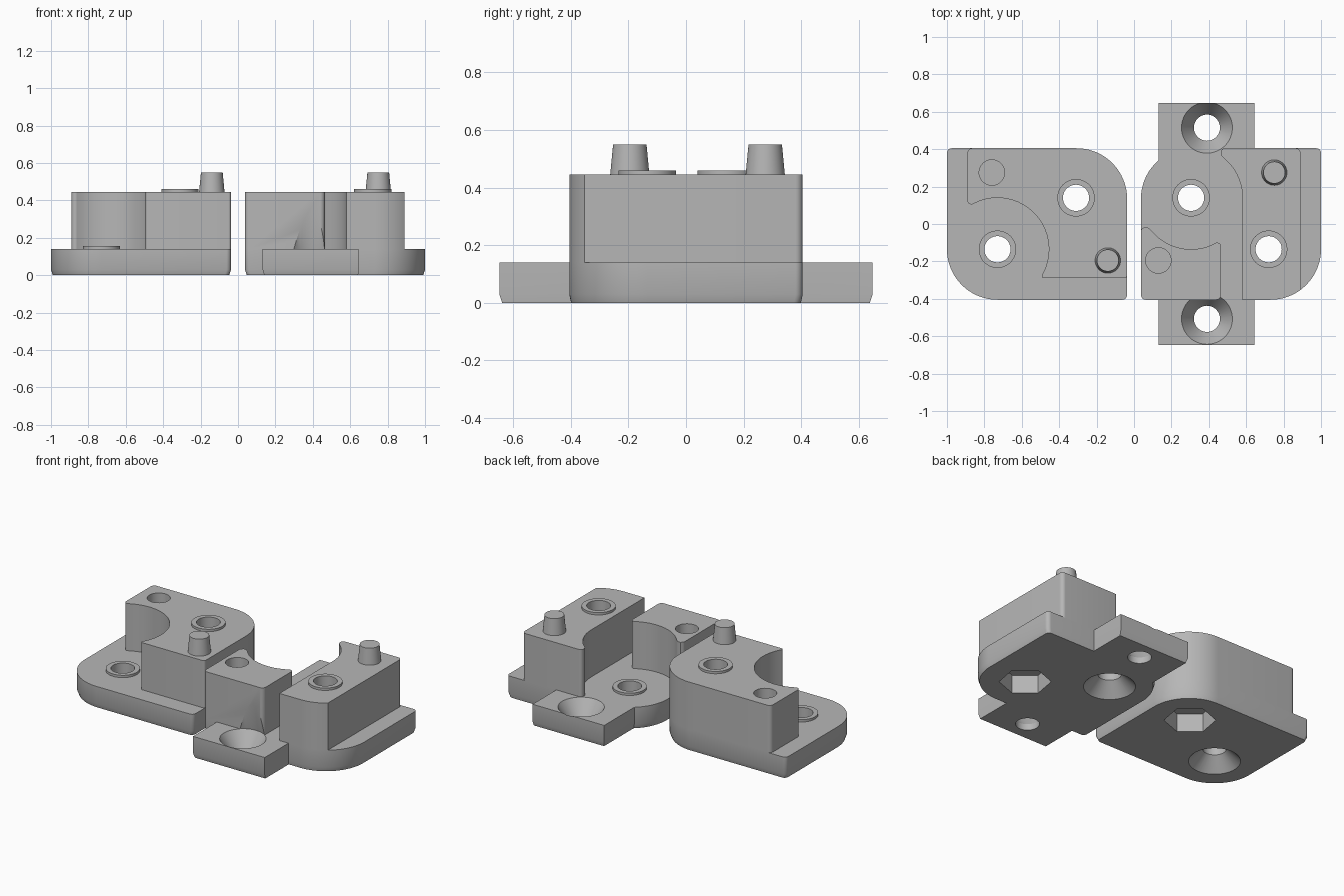
import bpy, bmesh, math
from math import cos, sin, radians
from mathutils import Vector

cube = bpy.data.objects.get("Cube")
if cube:
    bpy.data.objects.remove(cube, do_unlink=True)

# One plain grey for everything
grey = bpy.data.materials.new("matte_grey")
grey.use_nodes = True
colour = (0.47, 0.47, 0.47, 1)
grey.diffuse_color = colour
grey.node_tree.nodes["Principled BSDF"].inputs["Base Color"].default_value = colour

LEDGE, TOP, SHAFT, BOSS = 0.14, 0.445, 0.07, 0.1
EDGE, IN, OUT = 0.405, 0.037, 1.0
BIG, SMALL = 0.27, 0.025


def finish(name, bm):
    bmesh.ops.recalc_face_normals(bm, faces=bm.faces)
    mesh = bpy.data.meshes.new(name)
    bm.to_mesh(mesh)
    bm.free()
    mesh.materials.append(grey)
    obj = bpy.data.objects.new(name, mesh)
    bpy.context.collection.objects.link(obj)
    return obj


def arc(cx, cy, r, a0, a1, n=20):
    step = (a1 - a0) / n
    return [(cx + r * cos(radians(a0 + step * i)), cy + r * sin(radians(a0 + step * i)))
            for i in range(n + 1)]


def outline(corners):
    """Round each (x, y, radius) corner; plain (x, y) points stay as they are."""
    pts = []
    for i, c in enumerate(corners):
        p = Vector(c[:2])
        if len(c) == 2:
            pts.append(p)
            continue
        r = c[2]
        a = (Vector(corners[i - 1][:2]) - p).normalized()
        b = (Vector(corners[(i + 1) % len(corners)][:2]) - p).normalized()
        half = a.angle(b) / 2
        centre = p + (a + b).normalized() * r / sin(half)
        start = p + a * r / math.tan(half) - centre
        end = p + b * r / math.tan(half) - centre
        turn = math.pi - 2 * half
        n = 20 if r > 0.1 else 6
        for k in range(n + 1):
            t = k / n
            pts.append(centre + (start * sin((1 - t) * turn) + end * sin(t * turn)) / sin(turn)
                       if abs(sin(turn)) > 1e-4 and turn < 1.5
                       else centre + ((start * (1 - t) + end * t).normalized() * r))
    return pts


def prism(name, corners, z0, z1, chamfer=0.0):
    pts = outline(corners)
    xs, ys = [p[0] for p in pts], [p[1] for p in pts]
    mid = Vector(((min(xs) + max(xs)) / 2, (min(ys) + max(ys)) / 2))
    fx = 1 - 2 * chamfer / (max(xs) - min(xs))
    fy = 1 - 2 * chamfer / (max(ys) - min(ys))
    levels = [(z0, fx, fy), (z0 + 3 * chamfer, 1, 1), (z1, 1, 1)] if chamfer else [(z0, 1, 1), (z1, 1, 1)]
    bm = bmesh.new()
    rings = [[bm.verts.new((mid.x + (p[0] - mid.x) * sx, mid.y + (p[1] - mid.y) * sy, z))
              for p in pts] for z, sx, sy in levels]
    skin(bm, rings)
    bm.faces.new(rings[0])
    bm.faces.new(rings[-1])
    return finish(name, bm)


def skin(bm, rings):
    n = len(rings[0])
    for lo, hi in zip(rings, rings[1:]):
        for i in range(n):
            j = (i + 1) % n
            bm.faces.new((lo[i], lo[j], hi[j], hi[i]))


def lathe(name, at, profile, sides=48, turn=0, ring=False):
    bm = bmesh.new()
    rings = [[bm.verts.new((at[0] + r * cos(a), at[1] + r * sin(a), z))
              for a in (radians(turn) + math.tau * i / sides for i in range(sides))]
             for r, z in profile]
    if ring:
        skin(bm, rings + rings[:1])
    else:
        skin(bm, rings)
        bm.faces.new(rings[0])
        bm.faces.new(rings[-1])
    return finish(name, bm)


def smooth(obj):
    bpy.ops.object.select_all(action='DESELECT')
    obj.select_set(True)
    bpy.context.view_layer.objects.active = obj
    bpy.ops.object.shade_smooth_by_angle(angle=radians(30))


def cut(obj, cutters):
    for c in cutters:
        mod = obj.modifiers.new("cut", 'BOOLEAN')
        mod.operation, mod.solver, mod.object = 'DIFFERENCE', 'EXACT', c
    bpy.context.view_layer.update()
    mesh = bpy.data.meshes.new_from_object(obj.evaluated_get(bpy.context.evaluated_depsgraph_get()))
    obj.modifiers.clear()
    obj.data = mesh
    smooth(obj)


def tall_shaft(at):
    """Bolt shaft through the tall block, with a hexagonal nut pocket below."""
    return [lathe("shaft_cutter", at, [(SHAFT, -0.1), (SHAFT, 0.7)]),
            lathe("nut_cutter", at, [(0.153, -0.1), (0.153, 0.12)], 6, 20)]


def low_shaft(at):
    """Bolt shaft through the thin plate, countersunk from below."""
    return [lathe("countersink_cutter", at,
                  [(0.18, -0.027), (SHAFT, 0.083), (SHAFT, 0.3)])]


def pin_hole(at):
    return [lathe("pin_hole_cutter", at, [(0.068, 0.31), (0.068, 0.6)])]


def fittings(side, tall, low, pin):
    """Raised collars around both shafts and the tapered locating pin."""
    for name, at, z in ((side + "_upper_collar", tall, TOP), (side + "_lower_collar", low, LEDGE)):
        smooth(lathe(name, at, [(SHAFT, z), (BOSS, z), (BOSS, z + 0.015), (SHAFT, z + 0.015)], ring=True))
    smooth(lathe(side + "_pin", pin, [(0.068, TOP), (0.058, TOP + 0.105)]))


# Right-hand half: plain plate with one curved block
tall, low = (-0.31, 0.14), (-0.73, -0.135)
cutters = tall_shaft(tall) + low_shaft(low) + pin_hole((-0.76, 0.275))
plate = prism("right_base_plate",
              [(-OUT, -EDGE, BIG), (-IN, -EDGE, SMALL), (-IN, EDGE, BIG), (-OUT, EDGE, SMALL)],
              0, LEDGE, 0.01)
block = prism("right_block",
              [(-0.502, -0.29, 0.012), (-IN, -0.29, 0.015), (-IN, EDGE, BIG), (-0.89, EDGE, SMALL),
               (-0.89, 0.09, 0.02)] + arc(*low, 0.275, 118, -28), LEDGE, TOP)
cut(plate, cutters[:3])
cut(block, [cutters[0], cutters[3]])
fittings("right", tall, low, (-0.14, -0.195))

# Left-hand half: plate with two screw tabs and two blocks
tall, low = (0.72, -0.135), (0.305, 0.14)
tabs = [lathe("tab_cutter", (0.39, y),
              [(SHAFT, -0.1), (SHAFT, 0.04), (0.137, LEDGE + 0.001), (0.09, 0.39)])
        for y in (-0.507, 0.515)]
left_cutters = tall_shaft(tall) + low_shaft(low)
hole = pin_hole((0.13, -0.195))
T0, T1, TY = 0.132, 0.645, 0.648
plate = prism("left_base_plate",
              [(IN, -EDGE, SMALL), (T0, -EDGE), (T0, -TY), (T1, -TY), (T1, -EDGE),
               (OUT, -EDGE, BIG), (OUT, EDGE, SMALL), (T1, EDGE), (T1, TY), (T0, TY)]
              + arc(IN + BIG, EDGE - BIG, BIG, 130.4, 180), 0, LEDGE, 0.01)
side_block = prism("left_tall_block",
                   [(0.58, -EDGE), (OUT - BIG, -EDGE)]
                   + arc(OUT - BIG, -EDGE + BIG, BIG, -88, -53.7)
                   + [(0.89, EDGE, SMALL), (0.465, EDGE, 0.02), (0.465, 0.366, 0.01)]
                   + arc(*low, 0.275, 48, 0), LEDGE, TOP)
corner_block = prism("left_corner_block",
                     [(IN, -EDGE, SMALL), (0.465, -EDGE, SMALL), (0.465, -0.09, 0.02)]
                     + arc(*low, 0.275, 299, 222) + [(IN, 0.02, 0.025)], LEDGE, TOP)
cut(plate, left_cutters + tabs)
cut(side_block, [left_cutters[0], tabs[1]])
cut(corner_block, hole + tabs[:1])
fittings("left", tall, low, (0.75, 0.275))

# Remove the cutters once every part is cut
for c in cutters + left_cutters + tabs + hole:
    bpy.data.objects.remove(c, do_unlink=True)
